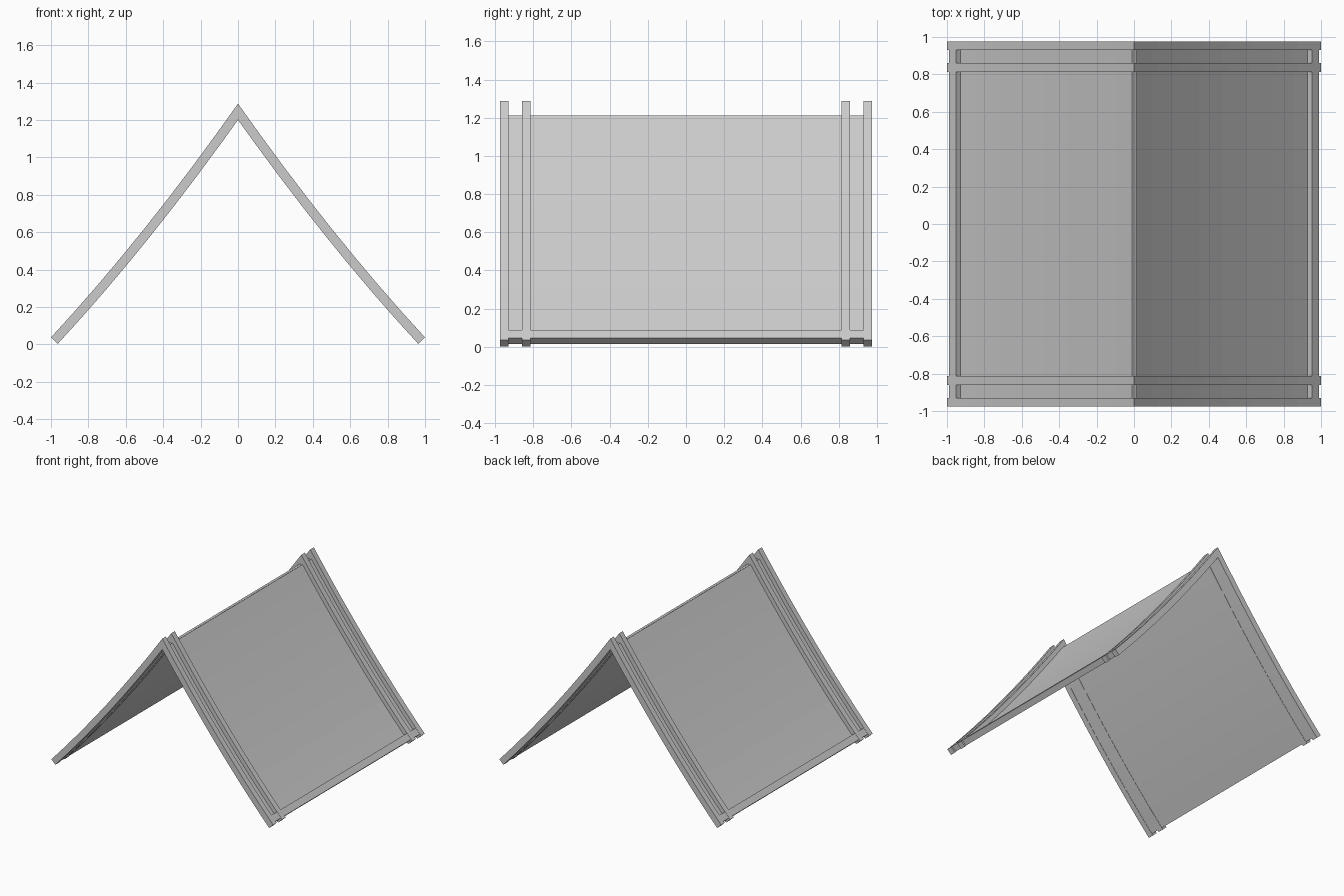
import bpy, bmesh
from mathutils import Vector

if "Cube" in bpy.data.objects:
    bpy.data.objects.remove(bpy.data.objects["Cube"])

SEG = 8


def slope_point(x, depth, mitre=False):
    """Point on the sagging roof line, sunk by depth at right angles to it."""
    z = 1.287 - 1.42 * x + 0.17 * x * x
    s = 1.42 - 0.34 * x
    length = (1 + s * s) ** 0.5
    if mitre:
        return Vector((0, z - depth * length))
    return Vector((x - depth * s / length, z - depth / length))


def prism(name, profile, y0, y1):
    """Extrude an x/z outline along y."""
    bm = bmesh.new()
    a = [bm.verts.new((p[0], y0, p[1])) for p in profile]
    b = [bm.verts.new((p[0], y1, p[1])) for p in profile]
    n = len(profile)
    for i in range(n):
        j = (i + 1) % n
        bm.faces.new((a[i], a[j], b[j], b[i]))
    bm.faces.new(a[::-1])
    bm.faces.new(b)
    bmesh.ops.triangulate(bm, faces=[f for f in bm.faces if len(f.verts) > 4])
    bmesh.ops.recalc_face_normals(bm, faces=bm.faces)
    mesh = bpy.data.meshes.new(name)
    bm.to_mesh(mesh)
    bm.free()
    ob = bpy.data.objects.new(name, mesh)
    bpy.context.collection.objects.link(ob)
    return ob


def flip(points):
    return [(-p[0], p[1]) for p in points]


# Rafters: bent frames running over the ridge, two at each gable
xs = [i / SEG for i in range(1, SEG + 1)]
top = [slope_point(x, 0) for x in xs]
low = [slope_point(x, 0.05) for x in xs]
rafter = (flip(top[::-1]) + [slope_point(0, 0, True)] + top
          + low[::-1] + [slope_point(0, 0.05, True)] + flip(low))
for sign, side in ((-1, "front"), (1, "back")):
    for yc, place in ((0.952, "outer"), (0.837, "inner")):
        prism(f"{side}_{place}_rafter", rafter, sign * yc - 0.023, sign * yc + 0.023)

# Roof panels: square-cut sheets that meet at their lower ridge edge
D0, D1 = 0.034, 0.048
ps = [i / SEG for i in range(1, SEG)] + [0.99]
ridge_low = slope_point(0, D1, True)
ridge_top = ridge_low + Vector((1.42, 1)).normalized() * (D1 - D0)
panel = ([ridge_top] + [slope_point(x, D0) for x in ps]
         + [slope_point(x, D1) for x in ps[::-1]] + [ridge_low])

# Eave boards: strips along the lower edge, on top of the panels
eave = [slope_point(0.953, 0.0005), slope_point(0.99, 0.0005),
        slope_point(0.99, 0.036), slope_point(0.953, 0.036)]

for side, fn in (("right", list), ("left", flip)):
    prism(f"{side}_roof_panel", fn(panel), -0.95, 0.95)
    prism(f"{side}_eave_board", fn(eave), -0.95, 0.95)
